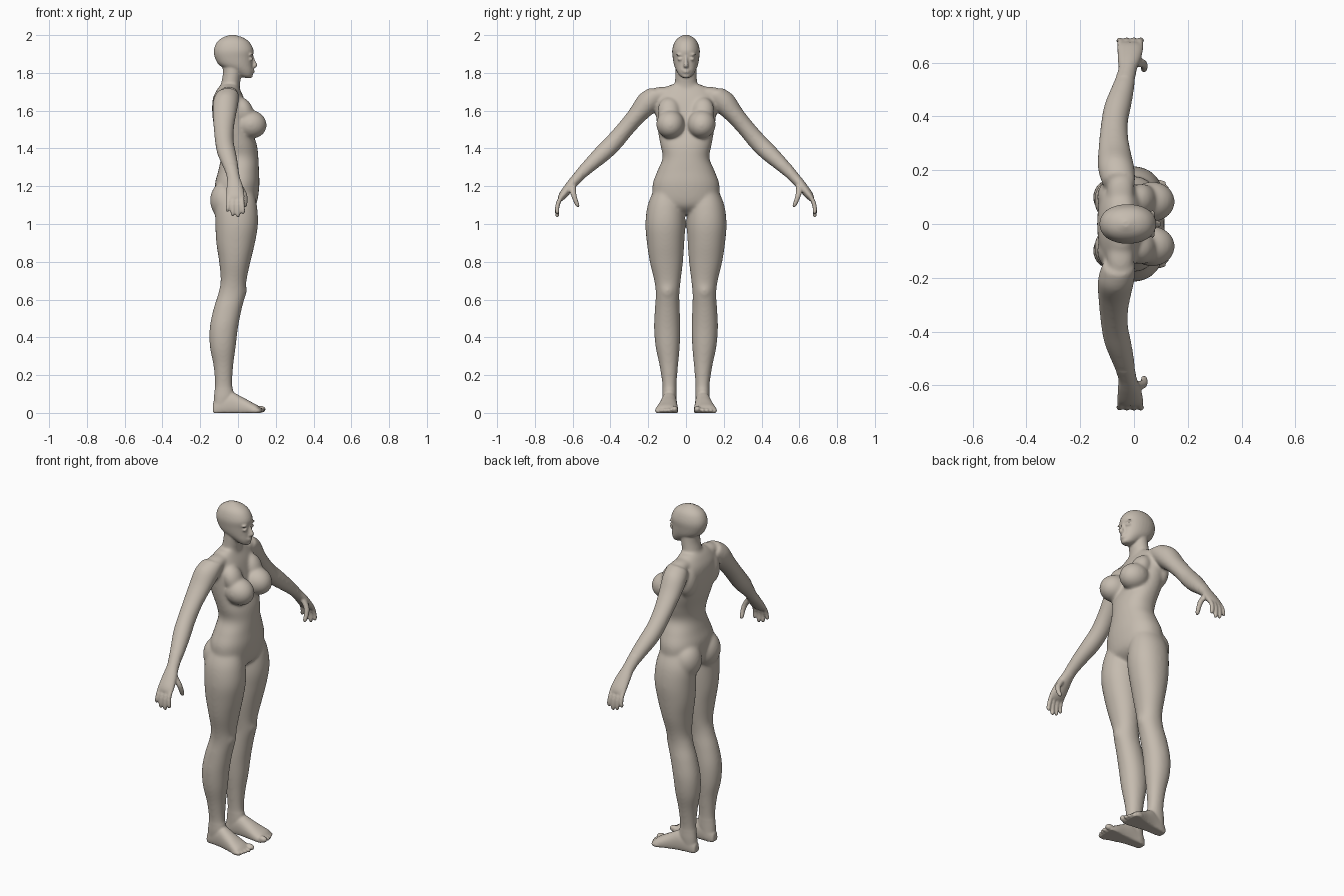
import bpy, bmesh, math
from mathutils import Vector, Matrix

X, Y, Z = Vector((1, 0, 0)), Vector((0, 1, 0)), Vector((0, 0, 1))
SEG, SUB = 32, 5
bm = bmesh.new()


def smooth_rows(rows):
    """Catmull-Rom interpolation of every column in a list of stations."""
    out = []
    for i in range(len(rows) - 1):
        p = [rows[max(0, min(len(rows) - 1, i + k))] for k in (-1, 0, 1, 2)]
        for s in range(SUB):
            t = s / SUB
            out.append([0.5 * (2 * b + (c - a) * t + (2 * a - 5 * b + 4 * c - d) * t * t
                               + (3 * b - a - 3 * c + d) * t ** 3) for a, b, c, d in zip(*p)])
    return out + [list(rows[-1])]


def loft(rows, u, v, side=1, power=2.0):
    """Closed tube through stations (x, y, z, half size along u, half size along v)."""
    rings = []
    for x, y, z, a, b in smooth_rows(rows):
        ring = []
        for k in range(SEG):
            t = 2 * math.pi * k / SEG
            c, s = math.cos(t), math.sin(t)
            p = Vector((x, y, z)) + u * (a * math.copysign(abs(c) ** (2 / power), c)) \
                + v * (b * math.copysign(abs(s) ** (2 / power), s))
            ring.append(bm.verts.new((p.x, p.y * side, max(p.z, 0.0))))
        rings.append(ring)
    for r, q in zip(rings, rings[1:]):
        for k in range(SEG):
            j = (k + 1) % SEG
            bm.faces.new((r[k], r[j], q[j], q[k]))
    bm.faces.new(rings[0])
    bm.faces.new(rings[-1])


def blob(c, r, side=1, tilt=0):
    """Ellipsoid, optionally tilted about the y axis."""
    m = Matrix.Translation((c[0], c[1] * side, c[2])) @ Matrix.Rotation(tilt, 4, 'Y') @ Matrix.Diagonal((*r, 1))
    bmesh.ops.create_uvsphere(bm, u_segments=24, v_segments=16, radius=1, matrix=m)


def upright(rows):
    """(z, centre x, half depth, half width) on the centre line."""
    return [(x, 0, z, a, b) for z, x, a, b in rows]


# Torso, neck and head
loft(upright([(1.05, -.01, .05, .06), (1.10, -.005, .10, .16), (1.20, -.005, .118, .178),
              (1.28, .003, .108, .152), (1.35, .008, .10, .124), (1.42, 0, .10, .136),
              (1.50, -.025, .098, .15), (1.58, -.04, .096, .16), (1.66, -.05, .084, .165),
              (1.71, -.05, .062, .13), (1.738, -.045, .045, .08)]), X, Y, power=2.2)
loft(upright([(1.66, -.05, .06, .08), (1.71, -.045, .054, .068), (1.75, -.038, .05, .059),
              (1.80, -.03, .05, .056), (1.86, -.025, .06, .055)]), X, Y)
loft(upright([(1.774, .05, .016, .018), (1.785, .04, .036, .034), (1.81, .02, .06, .05),
              (1.84, -.01, .088, .063), (1.88, -.022, .10, .07), (1.92, -.023, .105, .073),
              (1.96, -.025, .088, .062), (1.985, -.027, .058, .042), (2.001, -.03, .014, .012)]),
     X, Y, power=2.15)

# Face: nose, lips, chin
loft([(.07, 0, 1.892, .012, .008), (.079, 0, 1.865, .013, .009), (.088, 0, 1.842, .015, .013),
      (.082, 0, 1.828, .013, .012)], X, Y)
for z, w in ((1.814, .021), (1.804, .018)):
    blob((.077, 0, z), (.011, w, .0065))
blob((.063, 0, 1.785), (.016, .022, .013))

ARM = [(-.055, .15, 1.69, .06, .05), (-.065, .20, 1.645, .068, .062), (-.072, .26, 1.575, .062, .05),
       (-.075, .32, 1.505, .054, .046), (-.072, .38, 1.435, .05, .048), (-.06, .44, 1.375, .05, .047),
       (-.04, .51, 1.31, .042, .038), (-.025, .57, 1.25, .034, .029), (-.018, .61, 1.205, .042, .026),
       (-.014, .65, 1.155, .048, .022), (-.014, .668, 1.13, .045, .014)]
# Leg rows: height, front, back, inner, outer
LEG = [(1.18, .08, -.10, .03, .17), (1.10, .10, -.12, .01, .203), (1.0, .106, -.12, .004, .215),
       (.90, .09, -.115, .009, .207), (.80, .066, -.10, .016, .192), (.70, .045, -.092, .028, .168),
       (.63, .04, -.105, .035, .16), (.55, .02, -.13, .033, .165), (.45, .0, -.15, .03, .169),
       (.35, -.012, -.149, .033, .161), (.25, -.025, -.13, .042, .14), (.15, -.03, -.122, .05, .125),
       (.08, -.02, -.128, .05, .125), (.02, -.04, -.13, .05, .12)]
# Foot rows: x, inner, outer, top
FOOT = [(-.133, .065, .108, .05), (-.10, .052, .12, .09), (-.04, .048, .13, .112), (.02, .045, .143, .085),
        (.07, .041, .158, .058), (.10, .041, .163, .042), (.118, .045, .145, .028)]

for side in (1, -1):
    # Eyelids and brows
    blob((.066, .031, 1.873), (.014, .015, .009), side)
    blob((.068, .031, 1.896), (.012, .022, .006), side)
    # Chest, shoulder, seat and knee volumes
    blob((.068, .083, 1.528), (.085, .075, .075), side, .25)
    blob((.03, .09, 1.60), (.05, .06, .075), side, -.4)
    blob((-.05, .12, 1.693), (.05, .08, .034), side)
    blob((-.085, .10, 1.60), (.052, .065, .09), side)
    blob((-.07, .088, 1.125), (.078, .084, .10), side)
    blob((.015, .098, .65), (.032, .04, .05), side)
    # Arm and palm
    loft(ARM, X, Vector((0, .76, .65)), side)
    # Fingers, curving down
    for x0, x1, tip in ((-.05, -.056, 1.065), (-.026, -.028, 1.042), (-.001, 0, 1.036), (.022, .027, 1.052)):
        loft([(x0, .652, 1.155, .013, .013), (x0, .673, 1.12, .0125, .0125),
              ((x0 + x1) / 2, .682, 1.085, .0115, .0115), (x1, .682, tip + .014, .0105, .0105),
              (x1, .681, tip, .006, .006)], X, Y, side)
    # Thumb
    loft([(.005, .60, 1.205, .018, .018), (.03, .597, 1.165, .016, .016), (.038, .587, 1.13, .0135, .0135),
          (.037, .575, 1.10, .0115, .0115), (.036, .571, 1.088, .006, .006)], X, Y, side)
    # Leg
    loft([((f + b) / 2, (i + o) / 2, z, (f - b) / 2, (o - i) / 2) for z, f, b, i, o in LEG],
         X, Y, side, 2.1)
    # Foot with a flat sole
    loft([(x, (i + o) / 2, t / 2 - .012, (o - i) / 2, t / 2 + .012) for x, i, o, t in FOOT],
         Y, Z, side, 2.2)
    # Toes
    for x, y, r in ((.119, .060, .018), (.118, .089, .0125), (.112, .112, .012),
                    (.103, .134, .0115), (.092, .153, .011)):
        blob((x, y, r + .001), (.028, r, r), side)

bmesh.ops.recalc_face_normals(bm, faces=bm.faces)
mesh = bpy.data.meshes.new("body")
bm.to_mesh(mesh)
bm.free()
body = bpy.data.objects.new("body", mesh)
bpy.context.collection.objects.link(body)
bpy.context.view_layer.objects.active = body
body.select_set(True)

# Fuse all volumes into one skin
fuse = body.modifiers.new("fuse", 'REMESH')
fuse.mode, fuse.voxel_size = 'VOXEL', 0.0058
bpy.ops.object.modifier_apply(modifier="fuse")

# Blend the joints strongly, but keep face, hands and feet crisp
soft = body.vertex_groups.new(name="soft")
soft.add([v.index for v in body.data.vertices
          if abs(v.co.y) < .55 and .13 < v.co.z < 1.755], 1.0, 'REPLACE')
for name, count, group in (("blend", 30, "soft"), ("polish", 3, "")):
    m = body.modifiers.new(name, 'SMOOTH')
    m.factor, m.iterations, m.vertex_group = 0.5, count, group
    bpy.ops.object.modifier_apply(modifier=name)

skin = bpy.data.materials.new("warm clay")
skin.diffuse_color = (.56, .50, .43, 1)
body.data.materials.clear()
body.data.materials.append(skin)
for p in body.data.polygons:
    p.material_index = 0
bpy.ops.object.shade_smooth()
